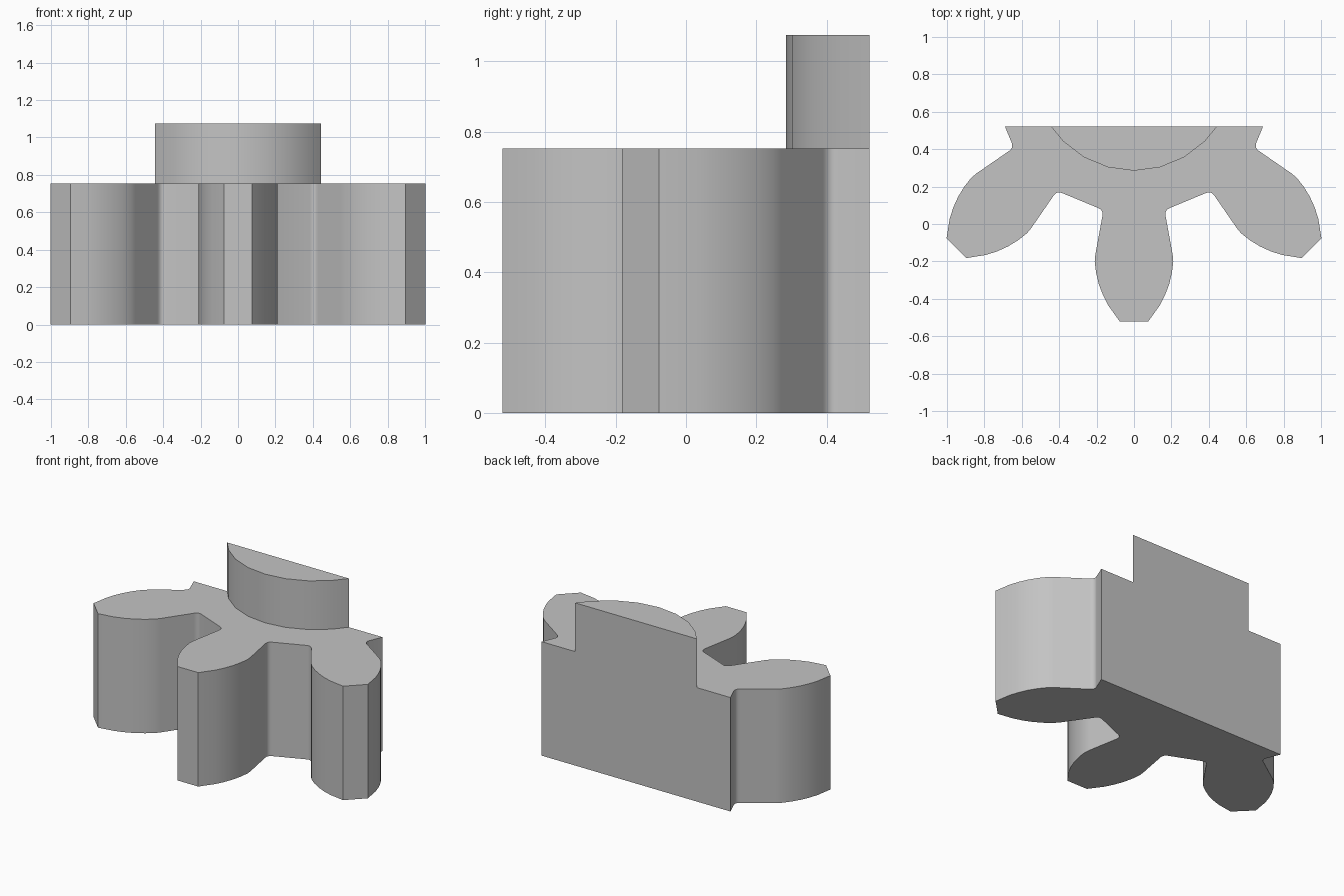
import bpy, bmesh
from math import sin, cos, radians, pi, sqrt
from mathutils import Vector

cube = bpy.data.objects.get("Cube")
if cube:
    bpy.data.objects.remove(cube, do_unlink=True)

AXIS_Y = 0.82        # gear axis, behind the cut face
BACK_Y = 0.5225      # flat cut face
GEAR_H = 0.753
HUB_TOP = 1.075
HUB_R = 0.535

grey = bpy.data.materials.new("plain grey")
grey.use_nodes = True
grey.diffuse_color = (0.55, 0.55, 0.55, 1)
grey.node_tree.nodes["Principled BSDF"].inputs["Base Color"].default_value = grey.diffuse_color


def place(t, r, angle):
    """Turn tooth coordinates (sideways, radius) into the plan."""
    return (r * sin(angle) + t * cos(angle), AXIS_Y - r * cos(angle) + t * sin(angle))


def prism(name, outline, z0, z1):
    """Extrude a closed plan outline into a solid."""
    bm = bmesh.new()
    base = bm.faces.new([bm.verts.new((x, y, z0)) for x, y in outline])
    top = bmesh.ops.extrude_face_region(bm, geom=[base], use_keep_orig=True)["geom"]
    bmesh.ops.translate(bm, vec=(0, 0, z1 - z0),
                        verts=[v for v in top if isinstance(v, bmesh.types.BMVert)])
    bmesh.ops.recalc_face_normals(bm, faces=bm.faces)
    mesh = bpy.data.meshes.new(name)
    bm.to_mesh(mesh)
    bm.free()
    mesh.materials.append(grey)
    obj = bpy.data.objects.new(name, mesh)
    bpy.context.collection.objects.link(obj)
    bpy.ops.object.select_all(action="DESELECT")
    obj.select_set(True)
    bpy.context.view_layer.objects.active = obj
    bpy.ops.object.shade_smooth_by_angle(angle=radians(30))
    return obj


# Half of one tooth, from tip to root, ending in a rounded root corner
flank = [(0.075, 1.3425), (0.138, 1.255), (0.166, 1.2), (0.188, 1.142),
         (0.203, 1.08), (0.21, 1.02), (0.207, 0.985)]
start, corner, end = Vector((0.169, 0.778)), Vector((0.163, 0.746)), Vector((0.19, 0.735))
for i in range(6):
    u = i / 5
    flank.append(tuple(start * (1 - u) ** 2 + corner * 2 * u * (1 - u) + end * u * u))

# Right-hand half of the gear plan: front tooth, side tooth, cut end
side = pi / 4
half = [place(t, r, 0) for t, r in flank]
half += [place(-t, r, side) for t, r in reversed(flank)]
half += [place(t, r, side) for t, r in flank]
x, y = half[-1]
half.append((x + (BACK_Y - y) * sin(pi / 8) / cos(pi / 8), BACK_Y))
outline = half + [(-x, y) for x, y in reversed(half)]
prism("gear_section", outline, 0, GEAR_H)

# Hub: the part of a 24-sided disc in front of the cut face
hub_x = sqrt(HUB_R ** 2 - (AXIS_Y - BACK_Y) ** 2)
arc = [place(0, HUB_R, radians(15 * i)) for i in range(-3, 4)]
prism("hub", [(-hub_x, BACK_Y)] + arc + [(hub_x, BACK_Y)], GEAR_H, HUB_TOP)
